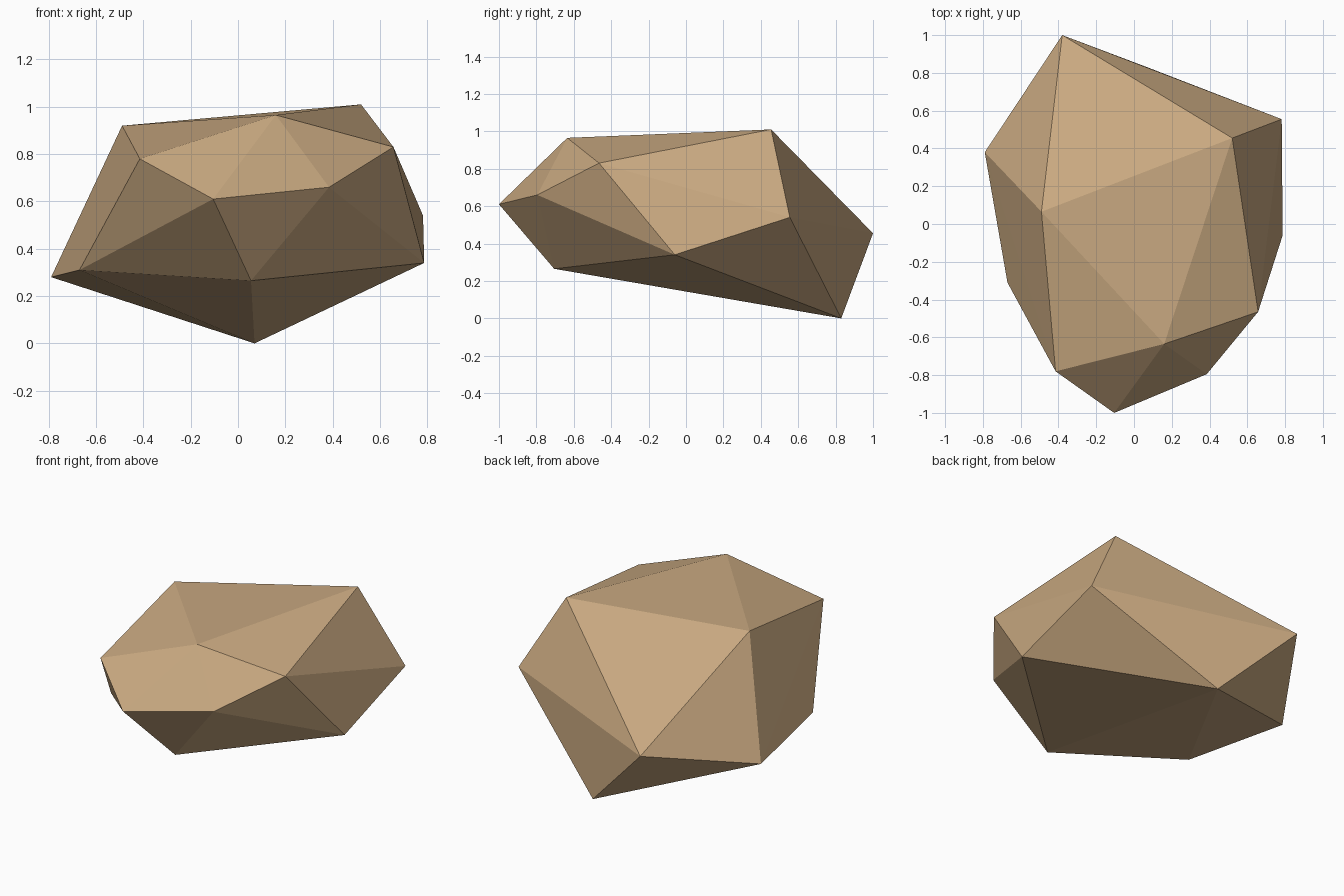
import bpy, bmesh

if "Cube" in bpy.data.objects:
    bpy.data.objects.remove(bpy.data.objects["Cube"])

# Corner points of the faceted boulder, grouped from bottom to top
corners = [
    (0.07, 0.83, 0.0), (0.055, -0.705, 0.265),                        # underside
    (-0.79, 0.38, 0.28), (-0.67, -0.31, 0.31), (0.787, -0.06, 0.34),  # lower sides
    (-0.38, 1.0, 0.455), (0.782, 0.555, 0.54),                        # back
    (-0.105, -1.0, 0.61), (0.385, -0.795, 0.66),                      # front
    (-0.415, -0.78, 0.78), (0.657, -0.465, 0.83),                     # shoulders
    (-0.49, 0.065, 0.92), (0.16, -0.635, 0.965), (0.52, 0.455, 1.01), # top
]

# Stone colour
stone = bpy.data.materials.new("tan stone")
stone.diffuse_color = (0.578, 0.392, 0.216, 1.0)
stone.use_nodes = True
stone.node_tree.nodes["Principled BSDF"].inputs["Base Color"].default_value = stone.diffuse_color

# Boulder: convex shell around the corners, flat shaded
bm = bmesh.new()
for co in corners:
    bm.verts.new(co)
bmesh.ops.convex_hull(bm, input=bm.verts[:])
bmesh.ops.recalc_face_normals(bm, faces=bm.faces[:])
mesh = bpy.data.meshes.new("boulder")
bm.to_mesh(mesh)
bm.free()
mesh.materials.append(stone)
bpy.context.collection.objects.link(bpy.data.objects.new("boulder", mesh))
